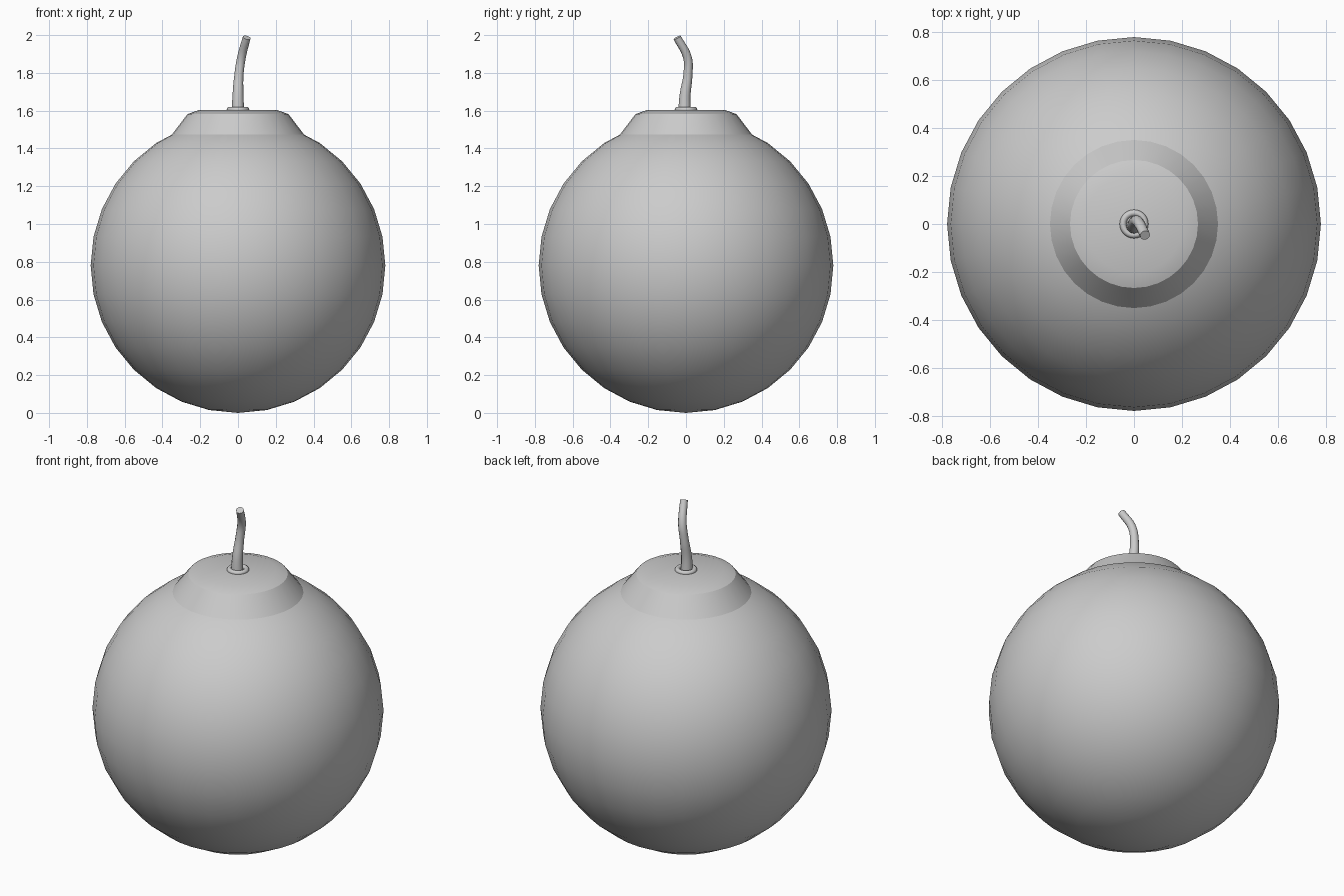
import bpy, bmesh, math

if "Cube" in bpy.data.objects:
    bpy.data.objects.remove(bpy.data.objects["Cube"])

def smooth(obj, angle=30):
    bpy.ops.object.select_all(action='DESELECT')
    obj.select_set(True)
    bpy.context.view_layer.objects.active = obj
    bpy.ops.object.shade_smooth_by_angle(angle=math.radians(angle))

# Round body
R = 0.78
bpy.ops.mesh.primitive_uv_sphere_add(segments=32, ring_count=16, radius=R, location=(0, 0, R))
body = bpy.context.object
body.name = "body"
smooth(body)

# Tapered cap: lathed profile with a soft top edge, closed top and bottom
profile = [(0.38, 1.435), (0.345, 1.48), (0.267, 1.582), (0.205, 1.604)]
n = 32
bm = bmesh.new()
rings = [[bm.verts.new((r * math.cos(2 * math.pi * i / n), r * math.sin(2 * math.pi * i / n), z))
          for i in range(n)] for r, z in profile]
for lo, hi in zip(rings, rings[1:]):
    for i in range(n):
        j = (i + 1) % n
        bm.faces.new((lo[i], lo[j], hi[j], hi[i]))
bm.faces.new(rings[-1])
bm.faces.new(rings[0][::-1])
mesh = bpy.data.meshes.new("cap")
bm.to_mesh(mesh)
bm.free()
cap = bpy.data.objects.new("cap", mesh)
bpy.context.collection.objects.link(cap)
smooth(cap)

# Small collar around the fuse hole
bpy.ops.mesh.primitive_torus_add(major_segments=24, minor_segments=10, major_radius=0.046,
                                 minor_radius=0.014, location=(0, 0, 1.606))
collar = bpy.context.object
collar.name = "fuse_collar"
smooth(collar, 60)

# Wavy tapered fuse: x, y, z, radius
path = [(0, -0.008, 1.58, 0.034), (0, -0.005, 1.68, 0.029), (0.005, 0.010, 1.79, 0.024),
        (0.018, 0.008, 1.88, 0.023), (0.046, -0.047, 1.987, 0.021)]
curve = bpy.data.curves.new("fuse", 'CURVE')
curve.dimensions = '3D'
curve.bevel_depth = 1.0
curve.bevel_resolution = 4
curve.resolution_u = 6
curve.use_fill_caps = True
spline = curve.splines.new('BEZIER')
spline.bezier_points.add(len(path) - 1)
for p, (x, y, z, r) in zip(spline.bezier_points, path):
    p.co = (x, y, z)
    p.radius = r
    p.handle_left_type = p.handle_right_type = 'AUTO'
fuse = bpy.data.objects.new("fuse", curve)
bpy.context.collection.objects.link(fuse)
bpy.ops.object.select_all(action='DESELECT')
fuse.select_set(True)
bpy.context.view_layer.objects.active = fuse
bpy.ops.object.convert(target='MESH')
smooth(bpy.context.object, 50)
